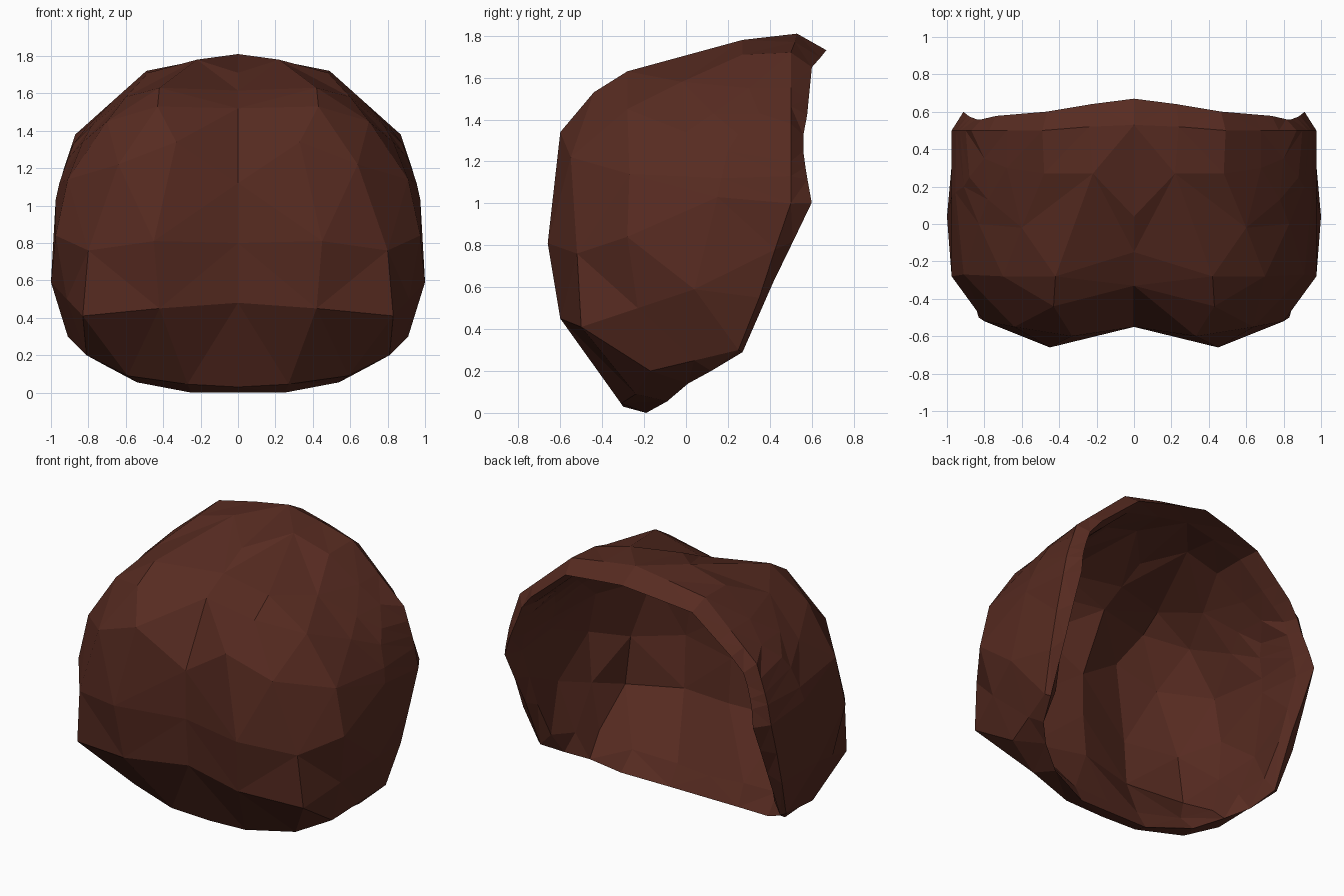
import bpy, bmesh
from mathutils import Vector

if "Cube" in bpy.data.objects:
    bpy.data.objects.remove(bpy.data.objects["Cube"])

# Half of the outer surface: each column runs from the bottom rim, up the front, to the top back rim
COLUMNS = [
    [(0, -.3, .03), (0, -.52, .48), (0, -.55, .8), (0, -.55, 1.12), (0, -.33, 1.52), (0, -.15, 1.615), (0, .04, 1.71), (0, .53, 1.81)],
    [(.27, -.31, .045), (.42, -.6, .45), (.45, -.66, .81), (.33, -.6, 1.34), (.43, -.44, 1.53), (.42, -.28, 1.63), (.22, .27, 1.78), (.24, .52, 1.77)],
    [(.59, -.24, .09), (.83, -.5, .41), (.8, -.52, .76), (.64, -.55, 1.22), (.7, -.28, 1.45), (.6, -.02, 1.58), (.48, .27, 1.71), (.49, .5, 1.72)],
    [(.81, -.17, .2), (.915, -.23, .5), (.975, -.28, .84), (.91, -.27, 1.14), (.83, 0, 1.34), (.78, .13, 1.43), (.68, .3, 1.55), (.68, .5, 1.55)],
    [(.86, .04, .25), (1, .04, .59), (.975, .15, 1.03), (.955, .17, 1.12), (.91, .2, 1.25), (.88, .25, 1.33), (.8, .35, 1.43), (.775, .5, 1.465)],
    [(.91, .25, .3), (.95, .35, .55), (.965, .425, .78), (.975, .5, 1.0), (.95, .5, 1.13), (.93, .5, 1.2), (.9, .5, 1.29), (.87, .5, 1.38)],
]
NC, NR = len(COLUMNS), len(COLUMNS[0])

# Lip offsets: along the bottom rim, and backward reach along the side rim
BOTTOM_LIP = [(0, .11, -.03), (-.02, .12, -.045), (-.05, .15, -.035), (-.11, .18, -.06), (-.05, .08, -.05), (-.03, .02, -.01)]
SIDE_LIP = [.02, .065, .085, .1, .08, .07, .06, .06]


def lip_point(c, r):
    p = Vector(COLUMNS[c][r])
    if r == 0:
        return p + Vector(BOTTOM_LIP[c])
    if c == NC - 1:
        return Vector((p.x * .935, p.y + SIDE_LIP[r], p.z + (1.02 - p.z) * .15))
    return Vector((p.x * .95, p.y + .14 - .08 * p.x, p.z + (1.02 - p.z) * .1))


def inner_point(p):
    centre = Vector((0, .2, .9))
    return centre + (Vector(p) - centre) * .9


bm = bmesh.new()
outer = [[bm.verts.new(p) for p in col] for col in COLUMNS]
inner = [[bm.verts.new(inner_point(p)) for p in col] for col in COLUMNS]

# Outer and inner skins
for c in range(NC - 1):
    for r in range(NR - 1):
        for g, flip in ((outer, 1), (inner, -1)):
            quad = [g[c][r], g[c + 1][r], g[c + 1][r + 1], g[c][r + 1]]
            bm.faces.new(quad[::flip])

# Raised lip joining the two skins: bottom, side, then top
border = [(c, 0) for c in range(NC)] + [(NC - 1, r) for r in range(1, NR)]
border += [(c, NR - 1) for c in range(NC - 2, -1, -1)]
lip = [bm.verts.new(lip_point(c, r)) for c, r in border]
for i in range(len(border) - 1):
    (a, b), (c, d) = border[i], border[i + 1]
    bm.faces.new([outer[c][d], outer[a][b], lip[i], lip[i + 1]])
    bm.faces.new([lip[i + 1], lip[i], inner[a][b], inner[c][d]])

bmesh.ops.triangulate(bm, faces=bm.faces[:], quad_method='SHORT_EDGE')

# Mirror to the other side
geom = bm.verts[:] + bm.edges[:] + bm.faces[:]
bmesh.ops.mirror(bm, geom=geom, axis='X', merge_dist=.0005)
bmesh.ops.remove_doubles(bm, verts=bm.verts[:], dist=.0005)
bmesh.ops.recalc_face_normals(bm, faces=bm.faces[:])

mesh = bpy.data.meshes.new("open_shell")
bm.to_mesh(mesh)
bm.free()
brown = bpy.data.materials.new("dark brown")
brown.diffuse_color = (.095, .024, .015, 1)
brown.use_nodes = True
brown.node_tree.nodes["Principled BSDF"].inputs["Base Color"].default_value = brown.diffuse_color
mesh.materials.append(brown)
bpy.context.collection.objects.link(bpy.data.objects.new("open_shell", mesh))
